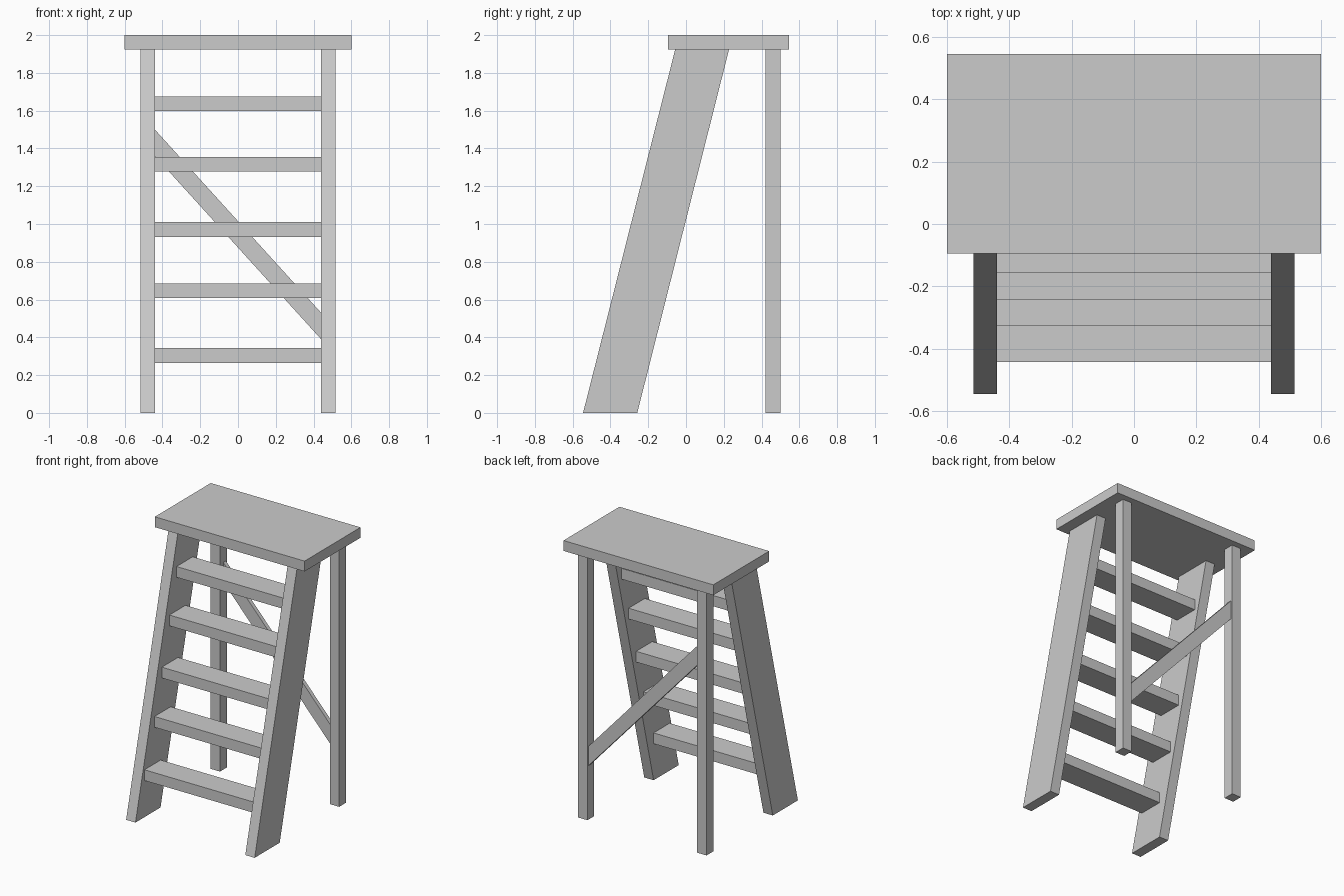
import bpy

if "Cube" in bpy.data.objects:
    bpy.data.objects.remove(bpy.data.objects["Cube"])


def prism(name, profile, axis, lo, hi):
    """Extrude a profile along x (profile is y,z) or along y (profile is x,z)."""
    def point(p, d):
        return (d, p[0], p[1]) if axis == 'x' else (p[0], d, p[1])
    n = len(profile)
    verts = [point(p, d) for d in (lo, hi) for p in profile]
    faces = [tuple(range(n))[::-1], tuple(range(n, 2 * n))]
    faces += [(i, (i + 1) % n, (i + 1) % n + n, i + n) for i in range(n)]
    if axis == 'y':
        faces = [f[::-1] for f in faces]
    mesh = bpy.data.meshes.new(name)
    mesh.from_pydata(verts, [], faces)
    obj = bpy.data.objects.new(name, mesh)
    bpy.context.collection.objects.link(obj)
    return obj


def box(name, x, y, z):
    return prism(name, [(y[0], z[0]), (y[1], z[0]), (y[1], z[1]), (y[0], z[1])], 'x', *x)


TOP_Z = 1.925
INNER, OUTER = 0.44, 0.515

# Top platform
box("top_platform", (-0.6, 0.6), (-0.095, 0.545), (TOP_Z, 2.0))

# Slanted side rails and upright back legs
rail = [(-0.545, 0), (-0.258, 0), (0.228, TOP_Z), (-0.057, TOP_Z)]
for side, x in (("left", (-OUTER, -INNER)), ("right", (INNER, OUTER))):
    prism(f"side_rail_{side}", rail, 'x', *x)
    box(f"back_leg_{side}", x, (0.422, 0.5), (0, TOP_Z))

# Steps: front edge y and top z of each
steps = [(-0.442, 0.343), (-0.327, 0.685), (-0.243, 1.01), (-0.157, 1.355), (-0.075, 1.675)]
for i, (y, z) in enumerate(steps, 1):
    box(f"step_{i}", (-INNER, INNER), (y, y + 0.185), (z - 0.078, z))

# Diagonal brace between the back legs
brace = [(-INNER, 1.36), (INNER, 0.39), (INNER, 0.53), (-INNER, 1.50)]
prism("diagonal_brace", brace, 'y', 0.46, 0.49)
